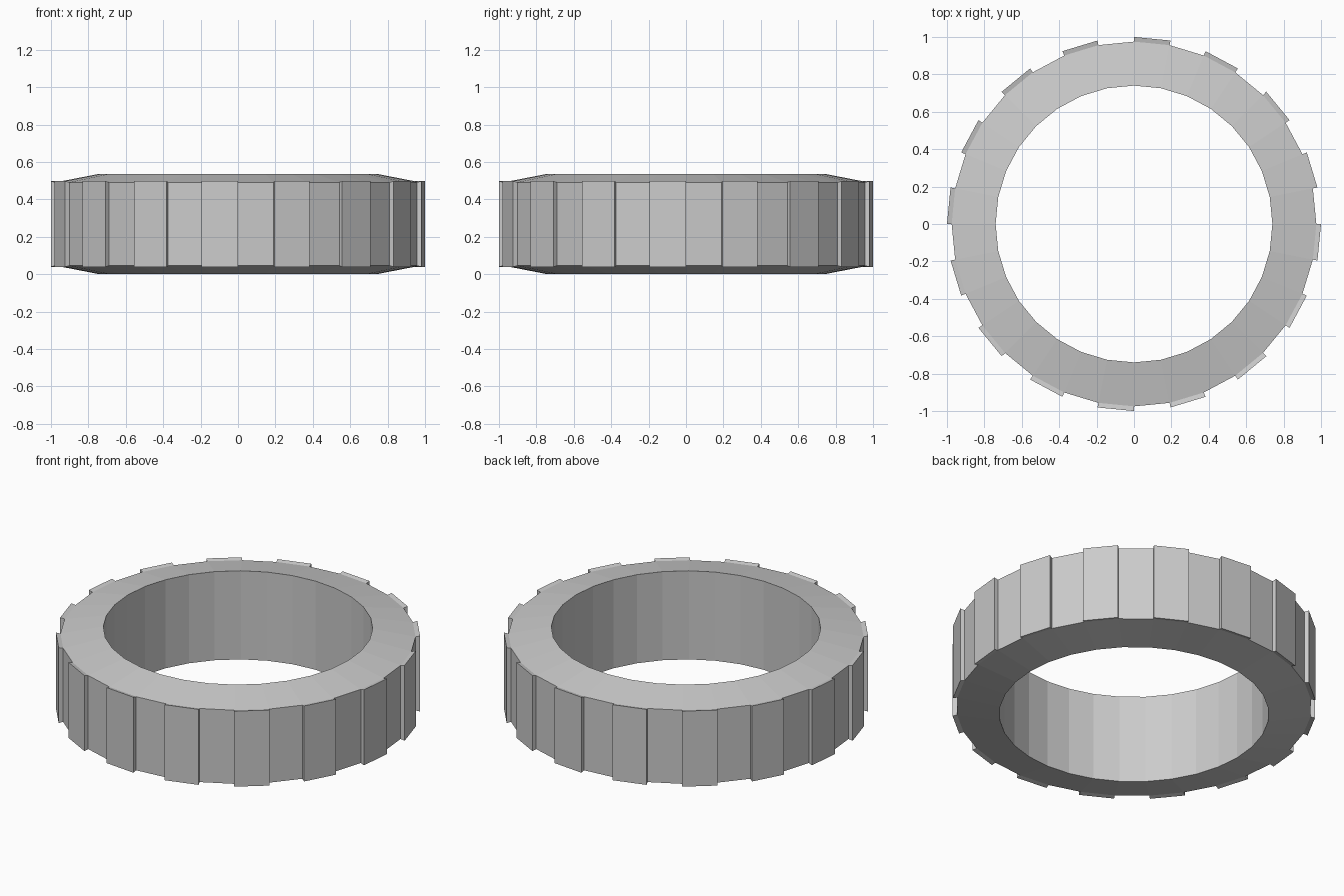
import bpy, bmesh
from math import sin, cos, tau

if "Cube" in bpy.data.objects:
    bpy.data.objects.remove(bpy.data.objects["Cube"], do_unlink=True)

SEGMENTS = 32
INNER, OUTER = 0.74, 0.975      # ring radii
HALF, WALL_HALF = 0.2685, 0.223  # half heights of the inner and outer walls
RIB_SCALE = 1 / OUTER           # raised ribs are the wall panels scaled outwards

# Plain grey material
grey = bpy.data.materials.new("grey metal")
grey.use_nodes = True
colour = (0.6, 0.6, 0.6, 1)
grey.diffuse_color = colour
grey.node_tree.nodes["Principled BSDF"].inputs["Base Color"].default_value = colour

# Ring body: a four-point cross-section swept round the z axis
bm = bmesh.new()
section = [(INNER, -HALF), (OUTER, -WALL_HALF), (OUTER, WALL_HALF), (INNER, HALF)]
loops = []
for i in range(SEGMENTS):
    a = tau * i / SEGMENTS
    loops.append([bm.verts.new((r * cos(a), r * sin(a), z)) for r, z in section])

ribs = []
for i in range(SEGMENTS):
    here, after = loops[i], loops[(i + 1) % SEGMENTS]
    for j in range(4):
        k = (j + 1) % 4
        face = bm.faces.new((here[j], after[j], after[k], here[k]))
        if j == 1 and i % 2:
            ribs.append(face)
bm.normal_update()

# Grip ribs: every second outer panel is extruded away from the centre
raised = bmesh.ops.extrude_discrete_faces(bm, faces=ribs)["faces"]
for v in {v for f in raised for v in f.verts}:
    v.co *= RIB_SCALE

bmesh.ops.recalc_face_normals(bm, faces=bm.faces)
bmesh.ops.translate(bm, verts=bm.verts, vec=(0, 0, HALF))

mesh = bpy.data.meshes.new("ribbed_ring")
bm.to_mesh(mesh)
bm.free()
mesh.materials.append(grey)
ring = bpy.data.objects.new("ribbed_ring", mesh)
bpy.context.collection.objects.link(ring)
